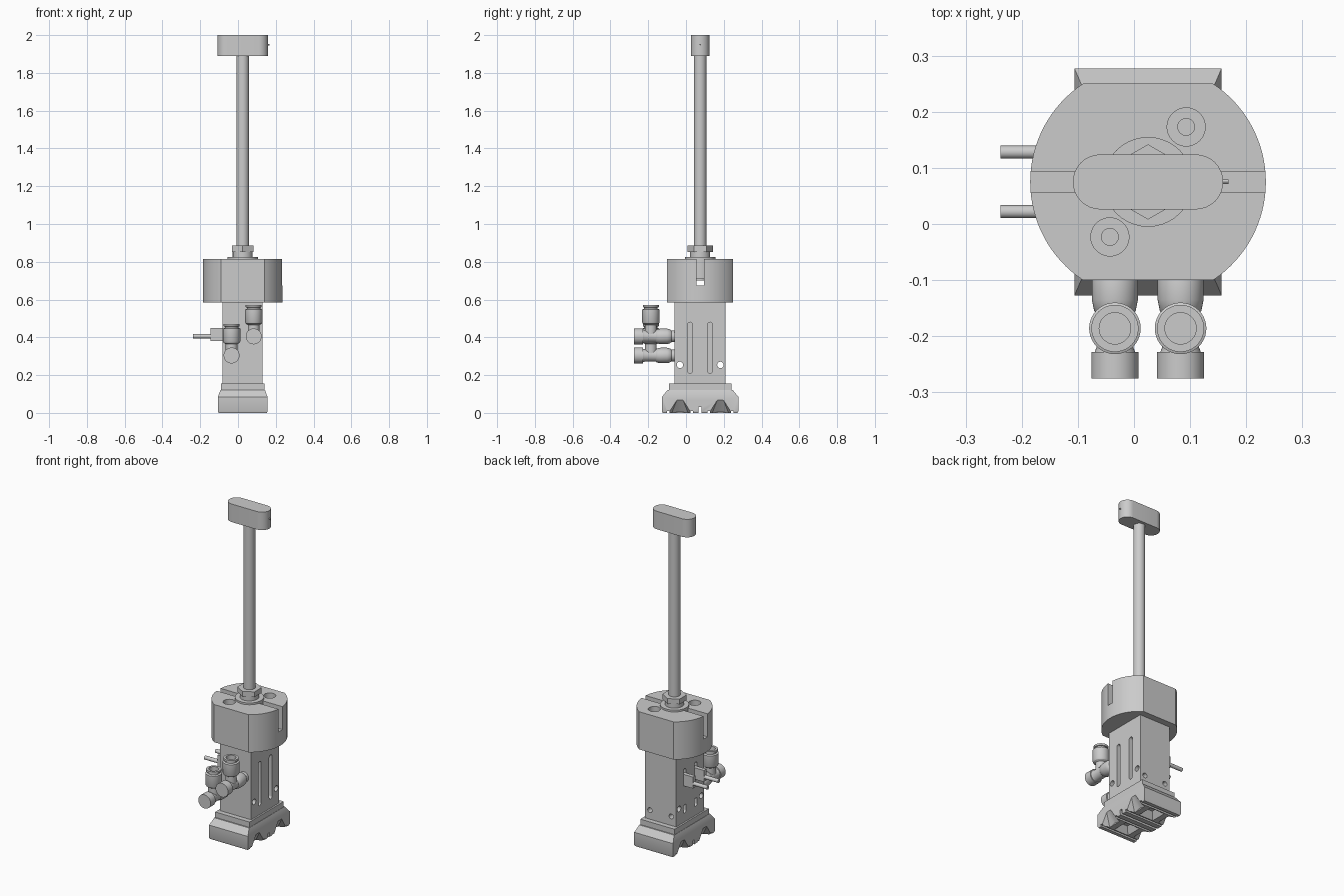
import bpy, bmesh, math
from mathutils import Matrix, Vector

if "Cube" in bpy.data.objects:
    bpy.data.objects.remove(bpy.data.objects["Cube"])

CX, CY = 0.025, 0.075  # main axis of the tool


def finish(name, bm, loc=(CX, CY, 0), rot=None, smooth=True):
    bmesh.ops.remove_doubles(bm, verts=bm.verts, dist=1e-5)
    if rot:
        bm.transform(rot)
    bm.transform(Matrix.Translation(loc))
    bmesh.ops.recalc_face_normals(bm, faces=bm.faces)
    me = bpy.data.meshes.new(name)
    bm.to_mesh(me)
    bm.free()
    ob = bpy.data.objects.new(name, me)
    bpy.context.collection.objects.link(ob)
    if smooth:
        shade(ob)
    return ob


def shade(ob):
    bpy.ops.object.select_all(action='DESELECT')
    ob.select_set(True)
    bpy.context.view_layer.objects.active = ob
    bpy.ops.object.shade_smooth_by_angle(angle=math.radians(30))


def hull(name, pts, loc=(CX, CY, 0)):
    bm = bmesh.new()
    for p in pts:
        bm.verts.new(p)
    bmesh.ops.convex_hull(bm, input=bm.verts)
    bmesh.ops.dissolve_limit(bm, angle_limit=0.01, verts=bm.verts, edges=bm.edges)
    return finish(name, bm, loc, smooth=False)


def frustum(name, hx0, hy0, z0, hx1, hy1, z1, loc=(CX, CY, 0)):
    return hull(name, [(sx * hx, sy * hy, z) for hx, hy, z in ((hx0, hy0, z0), (hx1, hy1, z1))
                       for sx in (-1, 1) for sy in (-1, 1)], loc)


def box(name, hx, hy, z0, z1, loc=(CX, CY, 0)):
    return frustum(name, hx, hy, z0, hx, hy, z1, loc)


def prism(name, pts, z0, z1, loc=(CX, CY, 0), rot=None):
    bm = bmesh.new()
    f = bm.faces.new([bm.verts.new((x, y, z0)) for x, y in pts])
    r = bmesh.ops.extrude_face_region(bm, geom=[f])
    bmesh.ops.translate(bm, vec=(0, 0, z1 - z0),
                        verts=[v for v in r['geom'] if isinstance(v, bmesh.types.BMVert)])
    if f.is_valid and len(bm.faces) == len(pts) + 1:
        bm.faces.new([v for v in bm.verts if abs(v.co.z - z0) < 1e-6])
    return finish(name, bm, loc, rot)


def lathe(name, prof, loc=(CX, CY, 0), rot=None, n=40):
    bm = bmesh.new()
    vs = [bm.verts.new((r, 0, h)) for r, h in prof]
    es = [bm.edges.new(p) for p in zip(vs, vs[1:])]
    bmesh.ops.spin(bm, geom=vs + es, cent=(0, 0, 0), axis=(0, 0, 1), angle=math.tau, steps=n)
    return finish(name, bm, loc, rot)


def cyl(name, r, z0, z1, loc=(CX, CY, 0), rot=None, n=40):
    return lathe(name, [(0, z0), (r, z0), (r, z1), (0, z1)], loc, rot, n)


def stadium(half, r, n=16):
    return [(s * (half - r) + r * math.cos(a), r * math.sin(a))
            for s, a0 in ((1, -math.pi / 2), (-1, math.pi / 2))
            for a in (a0 + math.pi * i / n for i in range(n + 1))]


def cut(ob, cutters):
    for c in cutters:
        m = ob.modifiers.new("cut", 'BOOLEAN')
        m.operation, m.solver, m.object = 'DIFFERENCE', 'EXACT', c
        bpy.context.view_layer.objects.active = ob
        bpy.ops.object.modifier_apply(modifier=m.name)
        bpy.data.objects.remove(c)
    shade(ob)


ALONG_X = Matrix.Rotation(math.pi / 2, 4, 'Y')
TO_FRONT = Matrix.Rotation(math.pi / 2, 4, 'X')   # local z -> -y
SLOT_ROT = ALONG_X                                # local x -> -z

# top crossbar with side pin, rod
prism("crossbar", stadium(0.134, 0.049), 1.89, 2.0)
cyl("crossbar_pin", 0.004, 0.12, 0.143, (CX, CY, 1.95), ALONG_X, 12)
cyl("rod", 0.033, 0.70, 1.90)

# rod gland: bush, neck, hex nut
cyl("gland_bush", 0.08, 0.71, 0.826)
cyl("gland_neck", 0.053, 0.82, 0.86)
prism("hex_nut", [(0.067 * math.sin(i * math.pi / 3), 0.067 * math.cos(i * math.pi / 3))
                  for i in range(6)], 0.853, 0.885)

# round head with two flats, cross slot and counterbored holes
R, F = 0.21, 0.175
a = math.asin(F / R)
arc = [-a + 2 * a * i / 32 for i in range(33)]
head = prism("head", [(s * R * math.cos(t), s * R * math.sin(t)) for s in (1, -1) for t in arc], 0.585, 0.815)
cutters = [box("slot_cutter", 0.3, 0.019, 0.675, 0.9)]
for s in (1, -1):
    loc = (CX + s * 0.068, CY + s * 0.098, 0)
    cutters.append(lathe("bore_cutter", [(0, 0.62), (0.015, 0.62), (0.015, 0.75),
                                         (0.034, 0.75), (0.034, 0.9), (0, 0.9)], loc))
cut(head, cutters)

# cylinder body with sensor slots, cross holes and rear holes
body = box("body", 0.106, 0.135, 0.15, 0.59)
cutters = []
for s in (1, -1):
    cutters.append(cyl("cross_hole", 0.017, -0.2, 0.2, (CX, CY + s * 0.107, 0.254), ALONG_X, 24))
    cutters.append(cyl("rear_hole", 0.015, -0.16, -0.10, (CX + s * 0.072, CY, 0.21), TO_FRONT, 24))
    for d in (1, -1):
        cutters.append(prism("side_slot", stadium(0.135, 0.0135), -0.03, 0.03,
                             (CX + d * 0.112, CY + s * 0.053, 0.345), SLOT_ROT))
cut(body, cutters)

# stepped foot with tapered side notches and pockets underneath
frustum("foot_collar", 0.116, 0.165, 0.115, 0.116, 0.165, 0.155)
bm_pts = [(sx * hx, sy * hy, z) for hx, hy, z in
          ((0.127, 0.198, 0), (0.131, 0.202, 0.008), (0.131, 0.202, 0.085), (0.118, 0.172, 0.122))
          for sx in (-1, 1) for sy in (-1, 1)]
foot = hull("foot", bm_pts)
cutters = [box("jaw_gap", 0.2, 0.008, -0.01, 0.03)]
for s in (1, -1):
    y = CY + s * 0.107
    cutters.append(frustum("pocket", 0.05, 0.05, -0.001, 0.025, 0.025, 0.04, (CX, y, 0)))
    for e in (1, -1):
        cutters.append(box("pad_groove", 0.2, 0.007, -0.01, 0.011, (CX, y + e * 0.062, 0)))
    for d in (1, -1):
        cutters.append(hull("notch", [(d * x, e * w, z) for e in (1, -1) for x, w, z in
                                      ((0.14, 0.066, -0.005), (0.14, 0.012, 0.08),
                                       (0.085, 0.045, -0.005), (0.085, 0.008, 0.008))], (CX, y, 0)))
cut(foot, cutters)

# two elbow air fittings on the front
for side, x, z in (("left", -0.034, 0.304), ("right", 0.083, 0.405)):
    lathe(side + "_fitting_barrel",
          [(0, 0.05), (0.031, 0.05), (0.031, 0.078), (0.037, 0.085), (0.041, 0.10), (0.041, 0.135),
           (0.037, 0.155), (0.033, 0.16), (0.033, 0.22), (0.036, 0.228), (0.042, 0.228),
           (0.042, 0.275), (0, 0.275)], (x, 0, z), TO_FRONT)
    lathe(side + "_fitting_socket",
          [(0, 0), (0.031, 0), (0.031, 0.06), (0.042, 0.067), (0.046, 0.075), (0.046, 0.142),
           (0.036, 0.146), (0.036, 0.153), (0.042, 0.155), (0.042, 0.167), (0.028, 0.167),
           (0.028, 0.12), (0, 0.12)], (x, -0.186, z))

# two position sensors with cables on the left side
for s, label in ((1, "rear"), (-1, "front")):
    y = CY + s * 0.053
    box(label + "_sensor_plug", 0.032, 0.012, 0.38, 0.45, (-0.113, y, 0))
    box(label + "_sensor", 0.012, 0.012, 0.26, 0.45, (-0.07, y, 0))
    cyl(label + "_sensor_cable", 0.0115, -0.238, -0.14, (0, y, 0.406), ALONG_X, 24)
